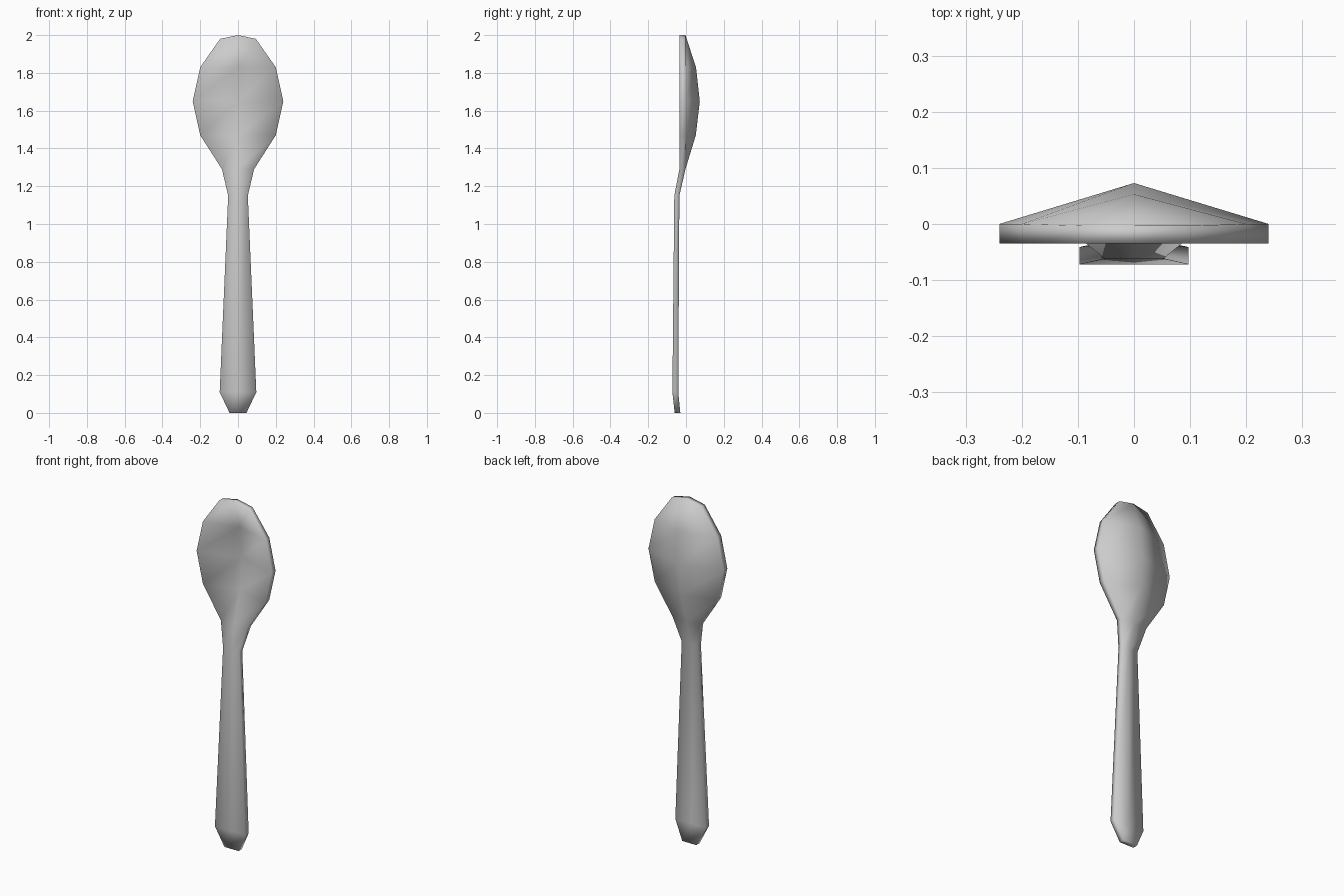
import bpy

cube = bpy.data.objects.get("Cube")
if cube:
    bpy.data.objects.remove(cube, do_unlink=True)

# Single metal colour
metal = bpy.data.materials.new("grey metal")
metal.use_nodes = True
grey = (0.6, 0.6, 0.6, 1)
metal.diffuse_color = grey
metal.node_tree.nodes["Principled BSDF"].inputs["Base Color"].default_value = grey

# Cross-sections from handle end to bowl tip:
# height, half width, rim front y, rim back y, keel depth, extra height at centre
sections = [
    (0.00, 0.045, -0.06, -0.03, 0, 0),
    (0.11, 0.097, -0.072, -0.041, 0, 0),
    (1.15, 0.052, -0.062, -0.035, 0, 0),
    (1.29, 0.085, -0.035, -0.003, 0, 0),
    (1.47, 0.20, -0.035, 0, 0.052, 0),
    (1.65, 0.24, -0.035, 0, 0.073, 0),
    (1.83, 0.20, -0.035, 0, 0.053, 0),
    (1.98, 0.095, -0.035, -0.003, 0, 0.02),
]

# Each ring runs along the front left to right, then back along the rear
verts, faces = [], []
for z, w, front, back, keel, rise in sections:
    verts += [(-w, front, z), (0, front + keel, z + rise), (w, front, z),
              (w, back, z), (0, back + keel, z + rise), (-w, back, z)]
for row in range(len(sections) - 1):
    a = row * 6
    for i in range(6):
        j = (i + 1) % 6
        faces.append((a + i, a + j, a + j + 6, a + i + 6))

# End caps, split along the centre line
top = (len(sections) - 1) * 6
faces += [(0, 5, 4, 1), (1, 4, 3, 2)]
faces += [(top, top + 1, top + 4, top + 5), (top + 1, top + 2, top + 3, top + 4)]

mesh = bpy.data.meshes.new("spoon")
mesh.from_pydata(verts, [], faces)
mesh.materials.append(metal)
mesh.shade_smooth()
spoon = bpy.data.objects.new("spoon", mesh)
bpy.context.collection.objects.link(spoon)
